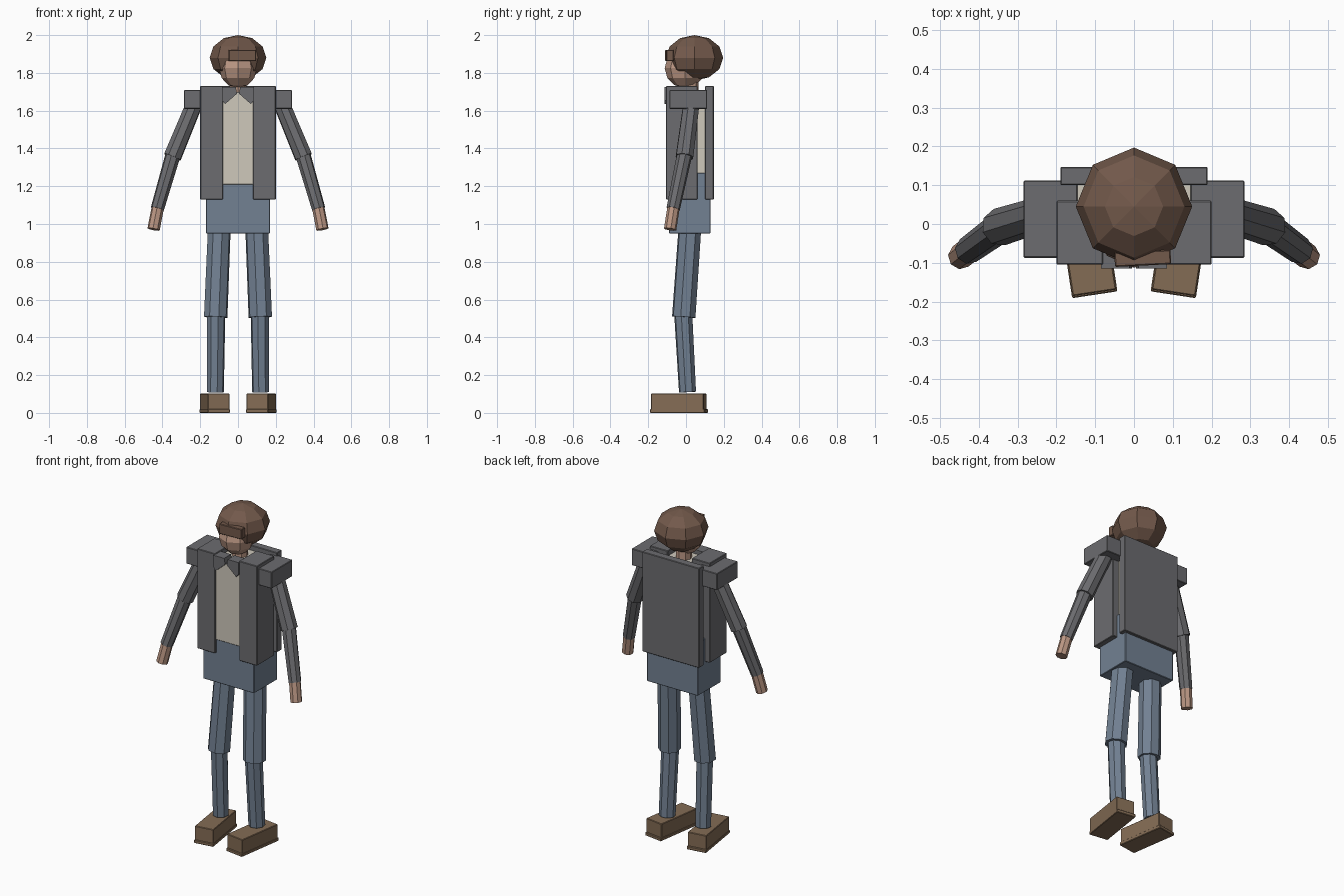
import bpy, bmesh
from mathutils import Vector, Matrix

if "Cube" in bpy.data.objects:
    bpy.data.objects.remove(bpy.data.objects["Cube"])

def mat(name, c):
    m = bpy.data.materials.new(name)
    m.diffuse_color = (*c, 1)
    m.use_nodes = True
    m.node_tree.nodes["Principled BSDF"].inputs["Base Color"].default_value = m.diffuse_color
    return m

CLOTH = mat("charcoal", (0.15, 0.15, 0.16))
DENIM = mat("denim", (0.17, 0.22, 0.29))
SHIRT = mat("cream", (0.62, 0.58, 0.5))
SKIN = mat("skin", (0.5, 0.31, 0.23))
HAIR = mat("hair", (0.17, 0.1, 0.07))
SHOE = mat("leather", (0.23, 0.15, 0.09))

def finish(name, bm, m):
    bmesh.ops.recalc_face_normals(bm, faces=bm.faces)
    me = bpy.data.meshes.new(name)
    bm.to_mesh(me)
    bm.free()
    me.materials.append(m)
    ob = bpy.data.objects.new(name, me)
    bpy.context.collection.objects.link(ob)
    return ob

def box(name, lo, hi, m, turn=0, tilt=0, bevel=0.003):
    lo, hi = Vector(lo), Vector(hi)
    bm = bmesh.new()
    bmesh.ops.create_cube(bm, size=1, matrix=Matrix.Diagonal((*(hi - lo), 1)))
    bmesh.ops.bevel(bm, geom=bm.edges[:], offset=bevel, segments=1, affect='EDGES')
    rot = Matrix.Rotation(turn, 4, 'Z') @ Matrix.Rotation(tilt, 4, 'Y')
    bm.transform(Matrix.Translation((lo + hi) / 2) @ rot)
    return finish(name, bm, m)

def limb(name, a, b, r1, r2, m):
    a, b = Vector(a), Vector(b)
    d = b - a
    bm = bmesh.new()
    bmesh.ops.create_cone(bm, cap_ends=True, segments=8, radius1=r1, radius2=r2, depth=d.length)
    bm.transform(Matrix.Translation((a + b) / 2) @ d.to_track_quat('Z', 'Y').to_matrix().to_4x4())
    return finish(name, bm, m)

def ball(name, c, r, m, v=6):
    bm = bmesh.new()
    bmesh.ops.create_uvsphere(bm, u_segments=8, v_segments=v, radius=1)
    bm.transform(Matrix.Translation(c) @ Matrix.Diagonal((*r, 1)))
    return finish(name, bm, m)

def prism(name, pts, y0, y1, m):
    bm = bmesh.new()
    f = bm.faces.new([bm.verts.new((x, y0, z)) for x, z in pts])
    g = bmesh.ops.extrude_face_region(bm, geom=[f])['geom']
    bmesh.ops.translate(bm, vec=(0, y1 - y0, 0), verts=[v for v in g if isinstance(v, bmesh.types.BMVert)])
    bmesh.ops.recalc_face_normals(bm, faces=bm.faces)
    return finish(name, bm, m)

# Head
ball("face", (0, -0.005, 1.825), (0.1, 0.108, 0.105), SKIN)
ball("hair", (0, 0.045, 1.88), (0.15, 0.152, 0.12), HAIR)
box("fringe", (-0.05, -0.107, 1.862), (0.095, -0.07, 1.922), HAIR, turn=0.05)
limb("neck", (0, 0.02, 1.66), (0, 0.02, 1.77), 0.045, 0.045, SKIN)

# Torso
box("shirt", (-0.16, -0.095, 1.21), (0.16, 0.105, 1.7), SHIRT)
box("hips", (-0.17, -0.09, 0.95), (0.17, 0.13, 1.27), DENIM)
box("jacket_back", (-0.19, 0.1, 1.13), (0.19, 0.147, 1.73), CLOTH)

for s, side in ((1, "right"), (-1, "left")):
    def sx(p):
        return (p[0] * s, p[1], p[2])

    def sbox(name, lo, hi, m, turn=0):
        x0, x1 = sorted((lo[0] * s, hi[0] * s))
        return box(f"{name}_{side}", (x0, *lo[1:]), (x1, *hi[1:]), m, turn * s)

    # Jacket fronts, shoulders and collar
    sbox("jacket_front", (0.08, -0.105, 1.13), (0.2, 0.06, 1.73), CLOTH)
    sbox("shoulder", (0.145, -0.087, 1.61), (0.285, 0.112, 1.71), CLOTH)
    collar = [(0.005, 1.69), (0.068, 1.635), (0.085, 1.655), (0.085, 1.725), (0.012, 1.725)]
    prism(f"collar_{side}", [(x * s, z) for x, z in collar], -0.115, -0.05, CLOTH)
    # Arms
    limb(f"upper_arm_{side}", sx((0.225, 0.03, 1.65)), sx((0.347, -0.008, 1.355)), 0.045, 0.049, CLOTH)
    limb(f"forearm_{side}", sx((0.34, -0.005, 1.38)), sx((0.427, -0.068, 1.08)), 0.041, 0.036, CLOTH)
    limb(f"hand_{side}", sx((0.422, -0.064, 1.1)), sx((0.447, -0.084, 0.972)), 0.033, 0.033, SKIN)
    # Legs
    limb(f"thigh_{side}", sx((0.098, 0.022, 1.0)), sx((0.118, -0.012, 0.507)), 0.062, 0.064, DENIM)
    limb(f"shin_{side}", sx((0.115, -0.015, 0.53)), sx((0.12, 0.008, 0.11)), 0.049, 0.046, DENIM)
    # Shoes
    sbox("shoe", (0.066, -0.179, 0.015), (0.18, 0.102, 0.102), SHOE, turn=-0.15)
    sbox("sole", (0.064, -0.184, 0), (0.182, 0.11, 0.02), SHOE, turn=-0.15)
